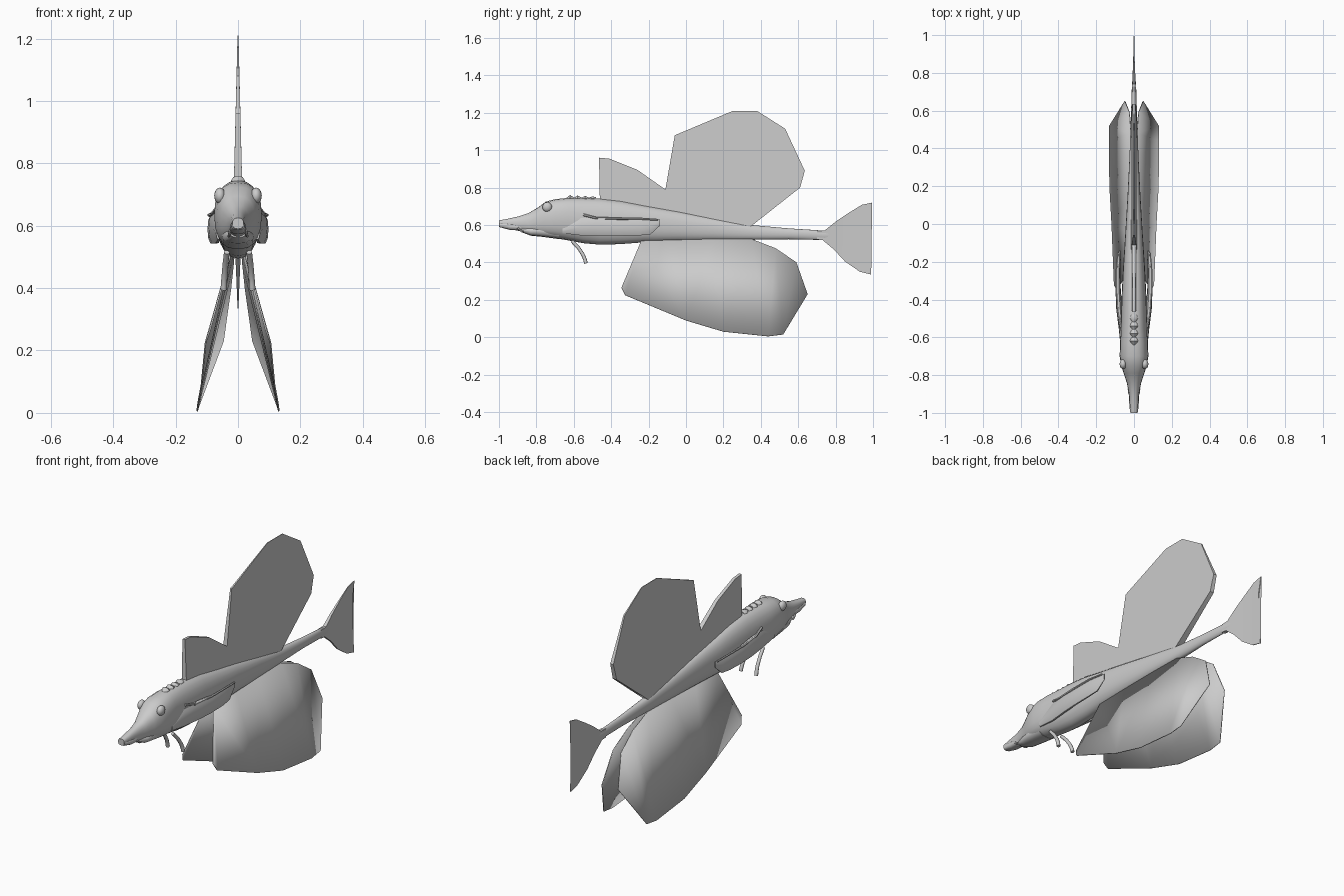
import bpy, bmesh, math
from mathutils import Vector

if "Cube" in bpy.data.objects:
    bpy.data.objects.remove(bpy.data.objects["Cube"], do_unlink=True)

grey = bpy.data.materials.new("plain grey")
grey.use_nodes = True
COLOUR = (0.6, 0.6, 0.6, 1)
grey.diffuse_color = COLOUR
grey.node_tree.nodes["Principled BSDF"].inputs["Base Color"].default_value = COLOUR


def finish(name, bm, angle=50):
    bmesh.ops.recalc_face_normals(bm, faces=bm.faces)
    mesh = bpy.data.meshes.new(name)
    bm.to_mesh(mesh)
    bm.free()
    mesh.materials.append(grey)
    ob = bpy.data.objects.new(name, mesh)
    bpy.context.collection.objects.link(ob)
    bpy.ops.object.select_all(action='DESELECT')
    ob.select_set(True)
    bpy.context.view_layer.objects.active = ob
    bpy.ops.object.shade_smooth_by_angle(angle=math.radians(angle))
    return ob


def mirror(ob):
    ob.modifiers.new("Mirror", 'MIRROR').use_mirror_merge = False
    return ob


def skin(bm, rings):
    """Join closed rings of points with quads and cap both ends."""
    rows = [[bm.verts.new(p) for p in ring] for ring in rings]
    n = len(rows[0])
    for a, b in zip(rows, rows[1:]):
        for i in range(n):
            j = (i + 1) % n
            bm.faces.new((a[i], a[j], b[j], b[i]))
    bm.faces.new(rows[0])
    bm.faces.new(rows[-1])


def loft(name, stations, sides=20, angle=50):
    """Stations: y, centre x, top z, bottom z, half width, squareness."""
    rings = []
    for y, cx, top, bot, w, e in stations:
        ring = []
        for i in range(sides):
            a = 2 * math.pi * i / sides
            c, s = math.cos(a), math.sin(a)
            x = cx + w * math.copysign(abs(c) ** e, c)
            z = (top + bot) / 2 + (top - bot) / 2 * math.copysign(abs(s) ** e, s)
            ring.append((x, y, z))
        rings.append(ring)
    bm = bmesh.new()
    skin(bm, rings)
    return finish(name, bm, angle)


def tube(name, path, r0, r1, sides=8):
    """Tapering tube along a path in the length direction."""
    pts = [Vector(p) for p in path]
    rings = []
    for i, p in enumerate(pts):
        t = (pts[min(i + 1, len(pts) - 1)] - pts[max(i - 1, 0)]).normalized()
        u = t.cross(Vector((1, 0, 0))).normalized()
        v = t.cross(u)
        r = r0 + (r1 - r0) * i / (len(pts) - 1)
        rings.append([p + r * (u * math.cos(k * 2 * math.pi / sides)
                               + v * math.sin(k * 2 * math.pi / sides)) for k in range(sides)])
    bm = bmesh.new()
    skin(bm, rings)
    return finish(name, bm)


def blade(name, outline, half):
    """Upright fin from a y,z outline; half(y, z) gives half the thickness."""
    bm = bmesh.new()
    skin(bm, [[(s * half(y, z), y, z) for y, z in outline] for s in (1, -1)])
    bmesh.ops.triangulate(bm, faces=[f for f in bm.faces if len(f.verts) > 4])
    return finish(name, bm, 30)


# Body with long snout, brow and tapering tail stalk
loft("body", [
    (-1.00, 0, .625, .590, .018, .8),
    (-0.96, 0, .632, .582, .022, .8),
    (-0.90, 0, .645, .570, .026, .9),
    (-0.84, 0, .665, .555, .038, .9),
    (-0.79, 0, .695, .545, .055, .85),
    (-0.75, 0, .725, .537, .068, .8),
    (-0.70, 0, .738, .530, .076, .8),
    (-0.63, 0, .745, .518, .074, .85),
    (-0.55, 0, .745, .503, .070, .9),
    (-0.46, 0, .742, .495, .068, .9),
    (-0.35, 0, .730, .498, .064, .9),
    (-0.22, 0, .705, .508, .057, .9),
    (-0.05, 0, .675, .513, .046, .9),
    (0.15, 0, .637, .517, .034, .9),
    (0.35, 0, .600, .521, .024, .9),
    (0.55, 0, .582, .524, .017, 1),
    (0.74, 0, .570, .520, .011, 1),
    (0.80, 0, .568, .522, .004, 1)])

# Mouth: lip under the snout tip and broad lower jaw
loft("upper_lip", [(-.995, 0, .612, .588, .021, .7), (-.94, 0, .610, .574, .026, .7),
                   (-.87, 0, .605, .572, .027, .7)], 12)
loft("lower_jaw", [(-.88, 0, .585, .562, .024, .8), (-.83, 0, .590, .543, .042, .8),
                   (-.77, 0, .600, .537, .052, .8), (-.68, 0, .600, .525, .055, .8)], 12)
mirror(tube("lip_barbel", [(.024, -.90, .585), (.028, -.885, .570), (.030, -.87, .566)], .006, .004, 6))

# Eyes
bm = bmesh.new()
bmesh.ops.create_uvsphere(bm, u_segments=16, v_segments=10, radius=.026)
bmesh.ops.scale(bm, vec=(.7, 1, 1), verts=bm.verts)
bmesh.ops.translate(bm, vec=(.058, -.742, .696), verts=bm.verts)
mirror(finish("eye", bm))

# Row of small knobs along the nape
for i in range(4):
    y = -.62 + i * .04
    loft("nape_knob", [(y - .02, 0, .745, .73, .008, 1), (y, 0, .760 - .002 * i, .73, .022, 1),
                       (y + .02, 0, .748, .73, .014, 1)], 8)

# Folded side fins, pressed along the flanks
mirror(loft("side_fin", [
    (-.66, .062, .590, .555, .008, 1),
    (-.56, .066, .640, .542, .014, 1),
    (-.45, .078, .645, .540, .016, 1),
    (-.35, .084, .637, .540, .014, 1),
    (-.25, .084, .634, .542, .012, 1),
    (-.19, .080, .633, .548, .010, 1),
    (-.14, .076, .630, .595, .004, 1)], 10))
mirror(tube("side_fin_ridge", [(.068, -.55, .655), (.082, -.48, .637), (.092, -.36, .634),
                               (.092, -.24, .634), (.084, -.15, .628)], .007, .005, 6))

# Walking feelers under the chest
mirror(tube("feeler", [(.036, -.61, .515), (.040, -.575, .478), (.043, -.55, .440),
                       (.045, -.54, .415), (.046, -.535, .395)], .009, .010))

# Upright fins on the back
def taper(y, z):
    return .0015 + .014 * max(0, 1 - (z - .65) / .55)

blade("front_back_fin", [(-.46, .70), (-.465, .96), (-.41, .955), (-.26, .895),
                         (-.11, .79), (-.11, .66)], taper)
blade("rear_back_fin", [(-.12, .66), (-.11, .79), (-.06, 1.08), (.25, 1.21), (.38, 1.21),
                        (.53, 1.115), (.635, .89), (.61, .80), (.35, .595), (.30, .58)], taper)

# Tail fin
blade("tail_fin", [(.70, .568), (.74, .570), (.80, .618), (.87, .665), (.94, .708), (.995, .72),
                   (.975, .62), (.968, .53), (.975, .43), (.99, .335), (.93, .350), (.85, .405),
                   (.79, .470), (.73, .520), (.70, .522)],
      lambda y, z: .002 + .009 * max(0, 1 - (y - .70) / .2))

# Pair of large lower fins, spreading outwards and down
rim = [(.022, -.24, .515), (.090, -.345, .265), (.104, -.325, .225), (.117, .0, .09),
       (.128, .20, .03), (.131, .44, .005), (.129, .52, .015), (.048, .65, .23),
       (.024, .59, .40), (.016, .48, .475), (.012, .35, .525), (.016, .15, .525),
       (.020, -.05, .52)]
bm = bmesh.new()
bm.faces.new([bm.verts.new(p) for p in rim])
bmesh.ops.triangulate(bm, faces=bm.faces, ngon_method='BEAUTY')
lower = finish("lower_fin", bm)
solid = lower.modifiers.new("Thickness", 'SOLIDIFY')
solid.thickness = .005
solid.offset = 0
mirror(lower)
